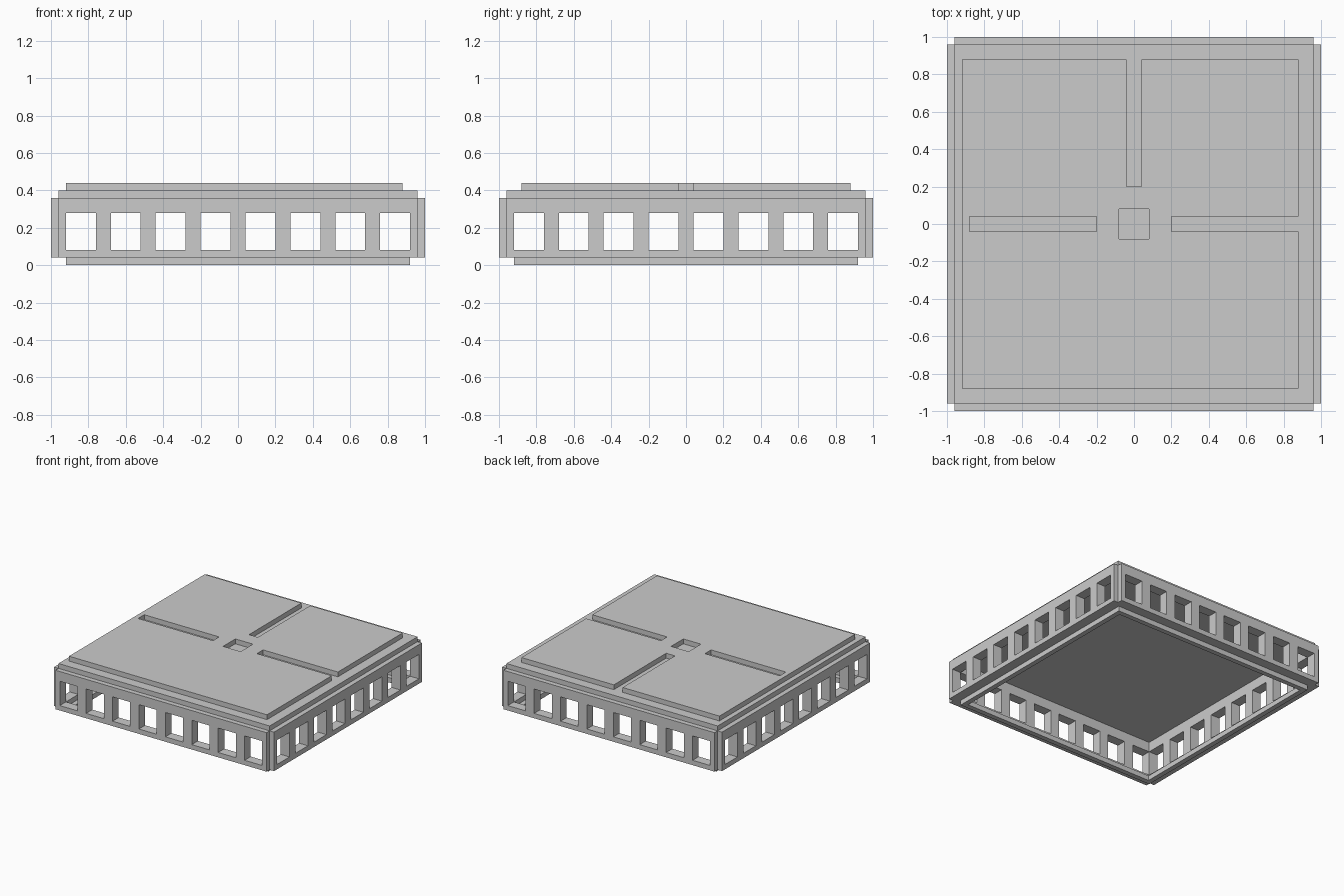
import bpy, bmesh, math
from mathutils import Matrix

if "Cube" in bpy.data.objects:
    bpy.data.objects.remove(bpy.data.objects["Cube"])


def panel(name, outer, holes, thickness, matrix):
    """Flat panel from rect (u0, v0, u1, v1) with rectangular openings, thickened along its normal."""
    rects = [outer] + holes
    us = sorted({r[i] for r in rects for i in (0, 2)})
    vs = sorted({r[i] for r in rects for i in (1, 3)})
    bm = bmesh.new()
    pts = [[bm.verts.new((u, v, 0)) for v in vs] for u in us]
    for i in range(len(us) - 1):
        for j in range(len(vs) - 1):
            cu, cv = (us[i] + us[i + 1]) / 2, (vs[j] + vs[j + 1]) / 2
            if not any(a < cu < c and b < cv < d for a, b, c, d in holes):
                bm.faces.new((pts[i][j], pts[i + 1][j], pts[i + 1][j + 1], pts[i][j + 1]))
    bmesh.ops.delete(bm, geom=[v for v in bm.verts if not v.link_faces], context='VERTS')
    mesh = bpy.data.meshes.new(name)
    bm.to_mesh(mesh)
    bm.free()
    obj = bpy.data.objects.new(name, mesh)
    bpy.context.collection.objects.link(obj)
    obj.matrix_world = matrix
    mod = obj.modifiers.new("thickness", 'SOLIDIFY')
    mod.thickness = thickness
    mod.offset = 1
    return obj


def square(r):
    return (-r, -r, r, r)


def at_height(z):
    return Matrix.Translation((0, 0, z))


# Base: narrow foot rim just inside the walls
panel("foot_rim", square(0.92), [square(0.88)], 0.04, at_height(0))

# Four walls, each with eight window openings
windows = []
for i in range(8):
    x = round(-0.92 + 0.24 * i, 2)
    windows.append((x, 0.08, round(x + 0.16, 2), 0.28))
stand_up = Matrix.Translation((0, -0.92, 0)) @ Matrix.Rotation(math.pi / 2, 4, 'X')
for i, side in enumerate(("front", "right", "back", "left")):
    panel(side + "_wall", (-0.96, 0.04, 0.96, 0.36), windows, 0.08,
          Matrix.Rotation(i * math.pi / 2, 4, 'Z') @ stand_up)

# Roof slab over the walls
panel("roof_slab", square(0.96), [], 0.04, at_height(0.36))

# Raised deck with three slots and a central recess
slots = [(-0.88, -0.04, -0.2, 0.04), (0.2, -0.04, 0.88, 0.04),
         (-0.04, 0.2, 0.04, 0.88), square(0.08)]
panel("top_deck", (-0.92, -0.88, 0.88, 0.88), slots, 0.04, at_height(0.40))
